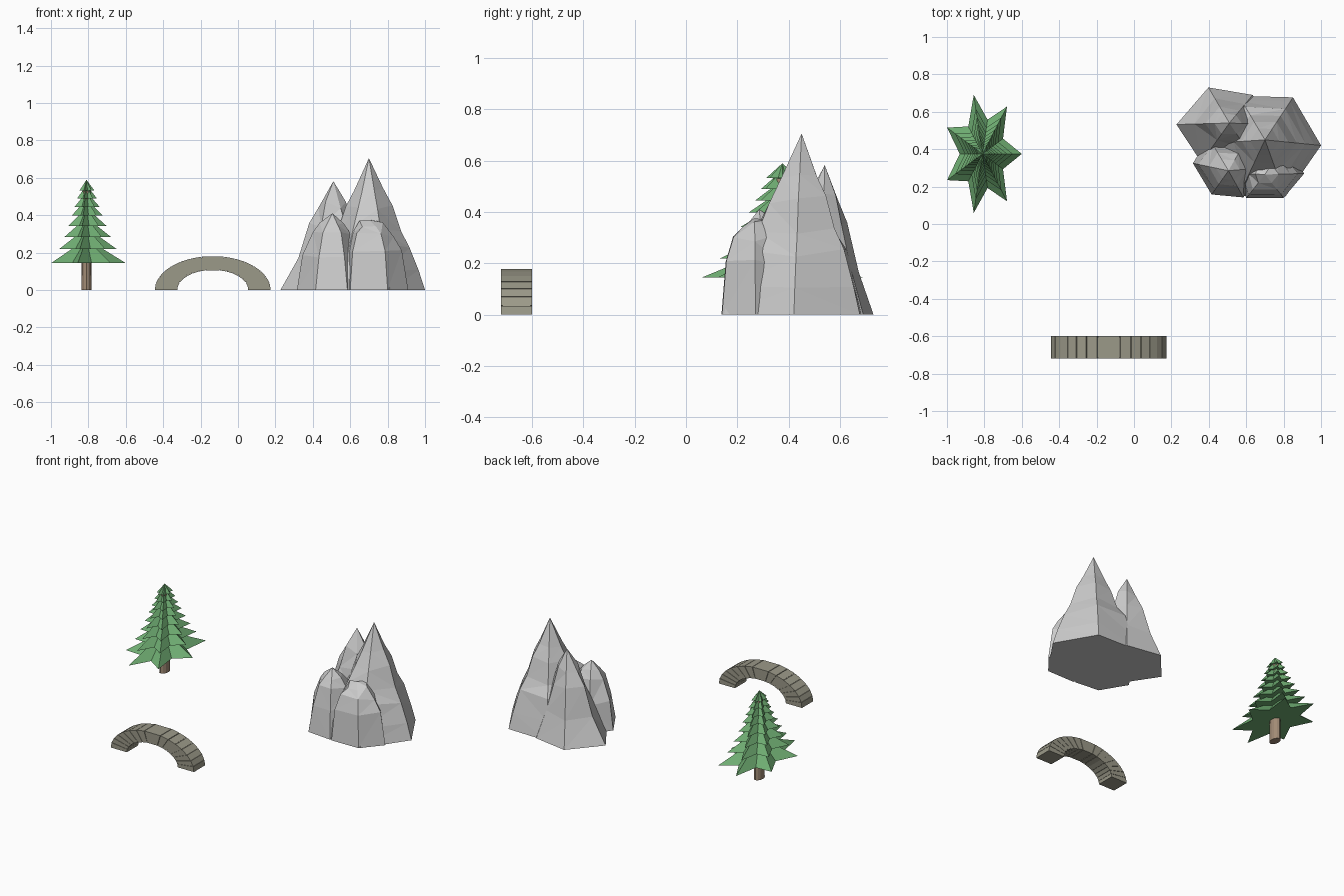
import bpy, bmesh, random
from math import sin, cos, pi, radians

if "Cube" in bpy.data.objects:
    bpy.data.objects.remove(bpy.data.objects["Cube"])

random.seed(4)


def material(name, rgb):
    m = bpy.data.materials.new(name)
    m.diffuse_color = (*rgb, 1)
    m.use_nodes = True
    m.node_tree.nodes["Principled BSDF"].inputs["Base Color"].default_value = m.diffuse_color
    return m


def make(name, bm, mat=None):
    bmesh.ops.recalc_face_normals(bm, faces=bm.faces)
    me = bpy.data.meshes.new(name)
    bm.to_mesh(me)
    bm.free()
    ob = bpy.data.objects.new(name, me)
    bpy.context.collection.objects.link(ob)
    if mat:
        me.materials.append(mat)
    return ob


def loft(bm, rings, tip=None):
    """Skin a stack of equal rings, closed below and by a tip or cap above."""
    vs = [[bm.verts.new(p) for p in r] for r in rings]
    n = len(vs[0])
    for a, b in zip(vs, vs[1:]):
        for i in range(n):
            j = (i + 1) % n
            bm.faces.new((a[i], a[j], b[j], b[i]))
    bm.faces.new(vs[0][::-1])
    if tip:
        t = bm.verts.new(tip)
        for i in range(n):
            bm.faces.new((vs[-1][i], vs[-1][(i + 1) % n], t))
    else:
        bm.faces.new(vs[-1])


green = material("needles", (0.16, 0.42, 0.17))
brown = material("bark", (0.36, 0.26, 0.18))
stone = material("stone", (0.33, 0.32, 0.25))

# Pine tree: stretched in y, seven-pointed star tiers
TX, TY, RX, STRETCH = -0.81, 0.375, 0.21, 1.54


def around(r, a, z):
    return (TX + r * cos(a), TY + r * STRETCH * sin(a), z)


bm = bmesh.new()
loft(bm, [[around(r, 2 * pi * i / 12, z) for i in range(12)]
          for r, z in ((0.028, 0), (0.022, 0.53))])
make("tree_trunk", bm, brown)

tiers = [(0.210, 0.144, 0.13), (0.162, 0.219, 0.115), (0.132, 0.283, 0.105),
         (0.108, 0.342, 0.097), (0.087, 0.398, 0.09), (0.070, 0.445, 0.08),
         (0.055, 0.490, 0.072), (0.042, 0.532, 0.057)]
bm = bmesh.new()
for r, z, h in tiers:
    star = [around(r * (0.58 if i % 2 else 1), pi * i / 7, z) for i in range(14)]
    loft(bm, [star], (TX, TY, z + h))
make("tree_foliage", bm, green)

# Arch bridge: wedge stones with a wide keystone over a slightly inset core
BX, Y0, Y1 = -0.135, -0.72, -0.60


def arch_section(a, inset=0.0):
    ro, ho = 0.31 - inset, 0.1815 - inset
    ri, hi = 0.19 + inset, 0.107 + inset
    o = (BX + ro * cos(a), ho * sin(a))
    i = (BX + ri * cos(a), hi * sin(a))
    return [(o[0], Y0 + inset, o[1]), (o[0], Y1 - inset, o[1]),
            (i[0], Y1 - inset, i[1]), (i[0], Y0 + inset, i[1])]


cuts = [i * 11.25 for i in range(17) if i != 8]
bm = bmesh.new()
for a, b in zip(cuts, cuts[1:]):
    g0 = 0.35 if a > 0 else 0
    g1 = 0.35 if b < 180 else 0
    loft(bm, [arch_section(radians(a + g0)), arch_section(radians(b - g1))])
make("bridge_stones", bm, stone)
bm = bmesh.new()
loft(bm, [arch_section(radians(a), 0.006) for a in cuts])
make("bridge_core", bm, stone)


# Mountain: faceted peaks rising from six-sided outlines
def peak(name, tip, base, profile):
    bm = bmesh.new()
    rings = []
    for f, z in profile:
        ring = []
        for x, y in base:
            k = f if z == 0 else f * random.uniform(0.97, 1.03)
            dz = 0 if z == 0 else random.uniform(-0.018, 0.018)
            ring.append((tip[0] + (x - tip[0]) * k, tip[1] + (y - tip[1]) * k, z + dz))
        rings.append(ring)
    loft(bm, rings, tip)
    bmesh.ops.triangulate(bm, faces=bm.faces)
    return make(name, bm)


mountain = peak("mountain", (0.70, 0.45, 0.705),
                [(1.0, 0.42), (0.85, 0.677), (0.56, 0.685), (0.40, 0.43), (0.56, 0.15), (0.81, 0.147)],
                [(1, 0), (0.90, 0.12), (0.74, 0.24), (0.56, 0.33), (0.41, 0.45), (0.26, 0.54)])
others = [
    peak("second_peak", (0.51, 0.54, 0.582),
         [(0.75, 0.53), (0.634, 0.69), (0.398, 0.73), (0.227, 0.532), (0.36, 0.33), (0.65, 0.33)],
         [(1, 0), (0.68, 0.18), (0.45, 0.342), (0.28, 0.455)]),
    peak("front_left_peak", (0.505, 0.285, 0.41),
         [(0.68, 0.30), (0.60, 0.45), (0.40, 0.46), (0.315, 0.325), (0.415, 0.158), (0.585, 0.142)],
         [(1, 0), (0.82, 0.19), (0.56, 0.31), (0.35, 0.36)]),
    peak("front_right_peak", (0.70, 0.265, 0.375),
         [(0.91, 0.27), (0.80, 0.42), (0.60, 0.42), (0.56, 0.27), (0.60, 0.138), (0.80, 0.14)],
         [(1, 0), (0.85, 0.20), (0.63, 0.30), (0.35, 0.355)]),
]
bpy.context.view_layer.objects.active = mountain
for ob in others:
    m = mountain.modifiers.new("join_" + ob.name, 'BOOLEAN')
    m.operation = 'UNION'
    m.solver = 'EXACT'
    m.object = ob
    bpy.ops.object.modifier_apply(modifier=m.name)
    bpy.data.objects.remove(ob)
